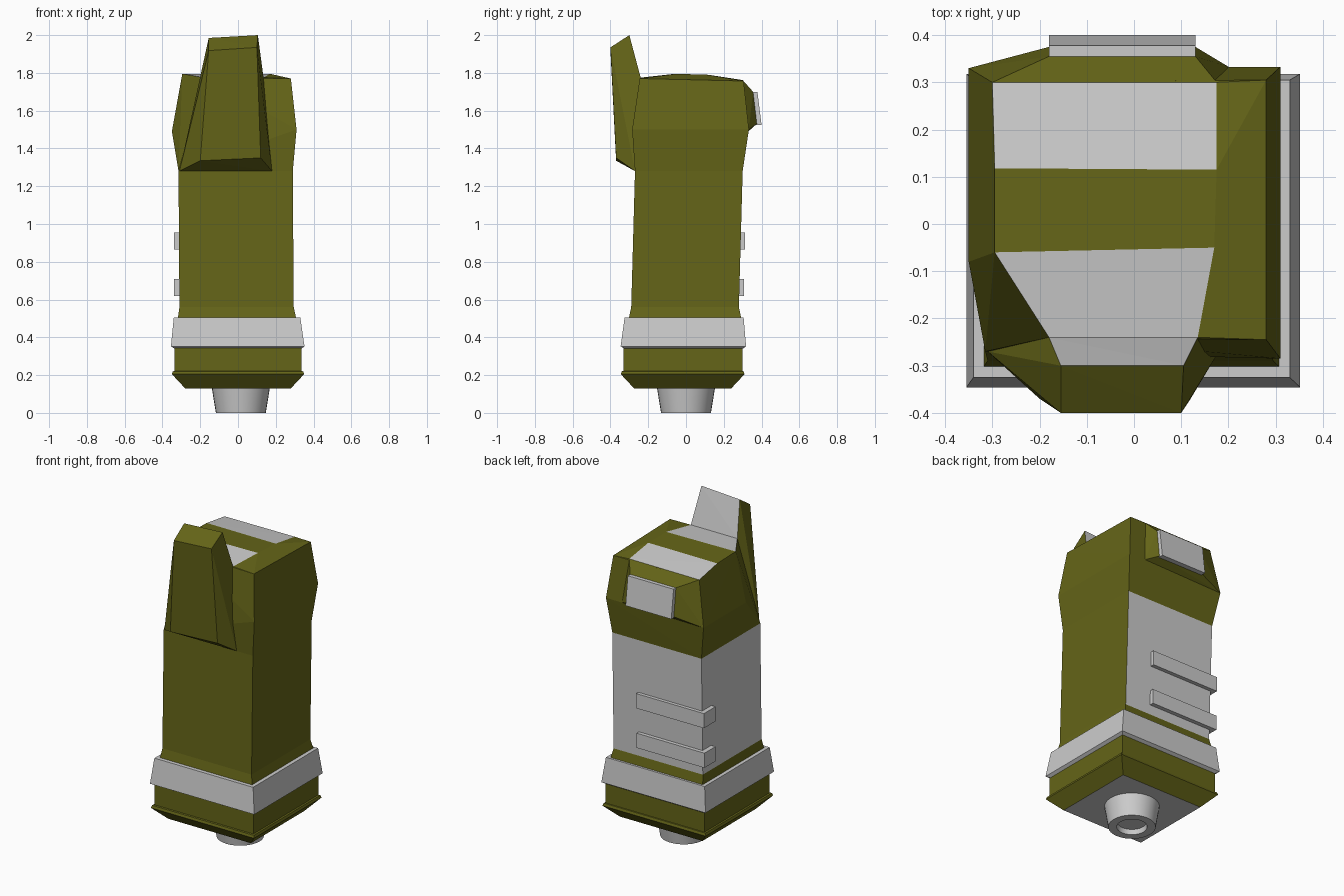
import bpy, bmesh, math

if "Cube" in bpy.data.objects:
    bpy.data.objects.remove(bpy.data.objects["Cube"])

olive = bpy.data.materials.new("olive")
olive.diffuse_color = (0.13, 0.13, 0.009, 1)
olive.use_nodes = True
olive.node_tree.nodes["Principled BSDF"].inputs["Base Color"].default_value = olive.diffuse_color
grey = bpy.data.materials.new("grey")
grey.diffuse_color = (0.8, 0.8, 0.8, 1)
grey.use_nodes = True
grey.node_tree.nodes["Principled BSDF"].inputs["Base Color"].default_value = grey.diffuse_color


def finish(name, bm, is_grey):
    """Paint faces olive or grey by a rule on (centre, normal) and link."""
    bmesh.ops.recalc_face_normals(bm, faces=bm.faces)
    for f in bm.faces:
        f.normal_update()
        f.material_index = int(is_grey(f.calc_center_median(), f.normal))
    me = bpy.data.meshes.new(name)
    bm.to_mesh(me)
    bm.free()
    me.materials.append(olive)
    me.materials.append(grey)
    ob = bpy.data.objects.new(name, me)
    bpy.context.collection.objects.link(ob)
    return ob


def loft(name, rings, is_grey=lambda c, n: False):
    bm = bmesh.new()
    loops = [[bm.verts.new(p) for p in r] for r in rings]
    k = len(loops[0])
    for a, b in zip(loops, loops[1:]):
        for i in range(k):
            j = (i + 1) % k
            bm.faces.new((a[i], a[j], b[j], b[i]))
    bm.faces.new(loops[0][::-1])
    bm.faces.new(loops[-1])
    return finish(name, bm, is_grey)


def hull(name, points, is_grey=lambda c, n: False):
    bm = bmesh.new()
    for p in points:
        bm.verts.new(p)
    bmesh.ops.convex_hull(bm, input=bm.verts)
    return finish(name, bm, is_grey)


def rect(x0, x1, y0, y1, z):
    return [(x0, y0, z), (x1, y0, z), (x1, y1, z), (x0, y1, z)]


def circle(r, z, n=32):
    return [(0.015 + r * math.cos(2 * math.pi * i / n),
             r * math.sin(2 * math.pi * i / n), z) for i in range(n)]


def always_grey(c, n):
    return True


# Main body: back and left faces are grey between the flare and the head
loft("body", [rect(-0.32, 0.31, -0.305, 0.295, 0.49),
              rect(-0.31, 0.295, -0.29, 0.28, 0.56),
              rect(-0.315, 0.29, -0.27, 0.30, 1.28)],
     lambda c, n: c.z > 0.6 and (n.y > 0.9 or n.x < -0.9))

# Head with a chamfered front left corner and two grey strips on top
hull("head", rect(-0.315, 0.29, -0.27, 0.30, 1.28) + [
    (-0.35, -0.08, 1.49), (0.31, -0.285, 1.50),
    (0.31, 0.333, 1.50), (-0.35, 0.33, 1.49),
    (-0.18, -0.24, 1.775), (0.135, -0.24, 1.775),
    (-0.295, -0.06, 1.795), (0.17, -0.05, 1.795),
    (-0.295, 0.118, 1.79), (0.175, 0.115, 1.79),
    (-0.30, 0.30, 1.76), (0.175, 0.30, 1.762),
    (0.28, -0.245, 1.77), (0.28, 0.305, 1.757)],
    lambda c, n: n.z > 0.9 and c.x < 0.12 and abs(c.y - 0.03) > 0.1)

# Raised front fin, grey on its back
hull("front_fin", [
    (-0.18, -0.24, 1.775), (0.135, -0.24, 1.775),
    (-0.31, -0.27, 1.28), (0.18, -0.27, 1.28),
    (-0.155, -0.30, 1.985), (0.105, -0.30, 2.0),
    (-0.155, -0.40, 1.918), (0.10, -0.40, 1.935),
    (-0.20, -0.37, 1.335), (0.12, -0.37, 1.35)],
    lambda c, n: n.y > 0.5)

# Back boss and the grey panel on it
hull("back_boss", [
    (-0.30, 0.30, 1.76), (0.175, 0.30, 1.762),
    (-0.35, 0.33, 1.49), (0.20, 0.333, 1.50),
    (-0.18, 0.355, 1.70), (0.13, 0.355, 1.70),
    (-0.18, 0.375, 1.53), (0.13, 0.375, 1.53)])
loft("back_panel", [rect(-0.18, 0.13, 0.36, 0.40, 1.525),
                    rect(-0.18, 0.13, 0.34, 0.378, 1.70)], always_grey)

# Two ribs wrapping the back left corner
for i, (z, y) in enumerate([(0.62, 0.307), (0.865, 0.312)]):
    outline = [(0.12, 0.26), (0.12, y), (-0.34, y),
               (-0.34, 0.2), (-0.30, 0.2), (-0.30, 0.26)]
    loft(f"rib_{i + 1}", [[(px, py, h) for px, py in outline]
                          for h in (z, z + 0.09)], always_grey)

# Grey collar around the lower body
loft("collar", [rect(-0.335, 0.335, -0.325, 0.30, 0.34),
                rect(-0.355, 0.352, -0.346, 0.318, 0.352),
                rect(-0.34, 0.33, -0.325, 0.305, 0.505)], always_grey)

# Base with a lip, tapering to a grey underside
loft("base", [rect(-0.28, 0.28, -0.275, 0.24, 0.13),
              rect(-0.35, 0.35, -0.345, 0.31, 0.205),
              rect(-0.345, 0.345, -0.34, 0.305, 0.22),
              rect(-0.335, 0.335, -0.33, 0.30, 0.222),
              rect(-0.335, 0.335, -0.33, 0.30, 0.36)],
     lambda c, n: n.z < -0.9)

# Tapered round nozzle with a recess in its end
nozzle = loft("nozzle", [circle(0.155, 0.14), circle(0.132, 0.0),
                         circle(0.085, 0.0), circle(0.08, 0.03)], always_grey)
bpy.context.view_layer.objects.active = nozzle
nozzle.select_set(True)
bpy.ops.object.shade_smooth_by_angle(angle=math.radians(30))
